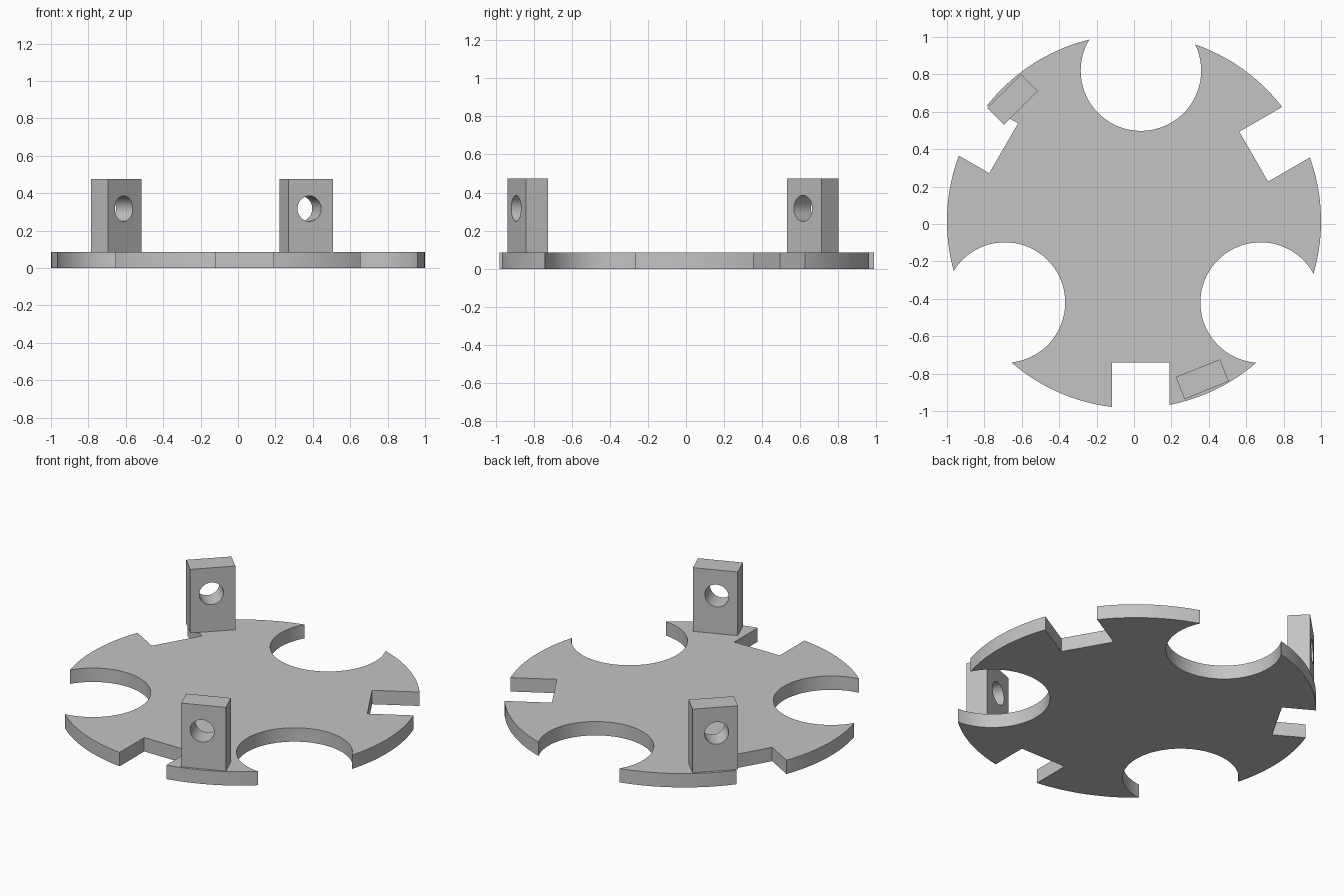
import bpy
from math import radians, cos, sin

if "Cube" in bpy.data.objects:
    bpy.data.objects.remove(bpy.data.objects["Cube"], do_unlink=True)

PLATE_H = 0.085
TOP = 0.475

grey = bpy.data.materials.new("light grey")
grey.use_nodes = True
colour = (0.55, 0.55, 0.55, 1)
grey.diffuse_color = colour
grey.node_tree.nodes["Principled BSDF"].inputs["Base Color"].default_value = colour


def box(name, centre, size, angle):
    bpy.ops.mesh.primitive_cube_add(size=1, location=centre, rotation=(0, 0, radians(angle)))
    ob = bpy.context.object
    ob.name = name
    ob.scale = size
    bpy.ops.object.transform_apply(location=True, rotation=True, scale=True)
    return ob


def cylinder(name, centre, radius, depth, sides, rotation=(0, 0, 0)):
    bpy.ops.mesh.primitive_cylinder_add(vertices=sides, radius=radius, depth=depth,
                                        location=centre, rotation=rotation)
    ob = bpy.context.object
    ob.name = name
    bpy.ops.object.transform_apply(location=True, rotation=True, scale=True)
    return ob


def cut(target, cutter):
    cutter.hide_render = True
    mod = target.modifiers.new("cut", 'BOOLEAN')
    mod.operation = 'DIFFERENCE'
    mod.solver = 'EXACT'
    mod.object = cutter
    bpy.context.view_layer.objects.active = target
    bpy.ops.object.modifier_apply(modifier=mod.name)
    bpy.data.objects.remove(cutter, do_unlink=True)


def finish(ob):
    ob.data.materials.clear()
    ob.data.materials.append(grey)
    bpy.ops.object.select_all(action='DESELECT')
    ob.select_set(True)
    bpy.context.view_layer.objects.active = ob
    bpy.ops.object.shade_smooth_by_angle(angle=radians(30))


# Round base plate
plate = cylinder("base_plate", (0, 0.015, PLATE_H / 2), 1.0, PLATE_H, 160)

# Three round bites in the rim
for x, y in ((0.037, 0.82), (-0.69, -0.42), (0.677, -0.42)):
    cut(plate, cylinder("bite_cutter", (x, y, 0.04), 0.322, 0.5, 96))

# Three square slots, given by the middle of the inner edge and outward direction
for x, y, a in ((0.037, -0.74, -90), (0.64, 0.36, 30), (-0.697, 0.405, 150)):
    reach = 0.5
    mid = (x + cos(radians(a)) * reach / 2, y + sin(radians(a)) * reach / 2, 0.04)
    cut(plate, box("slot_cutter", mid, (reach, 0.308, 0.5), a))
finish(plate)

# Two upright lugs with a cross hole
for name, x, y, a in (("back_lug", -0.65, 0.665, 45), ("front_lug", 0.365, -0.83, 22)):
    lug = box(name, (x, y, (PLATE_H + TOP) / 2), (0.255, 0.127, TOP - PLATE_H), a)
    t = radians(a)
    hole = (x - 0.008 * cos(t), y - 0.008 * sin(t), 0.317)
    cut(lug, cylinder("hole_cutter", hole, 0.068, 0.5, 48, (radians(90), 0, t)))
    finish(lug)
